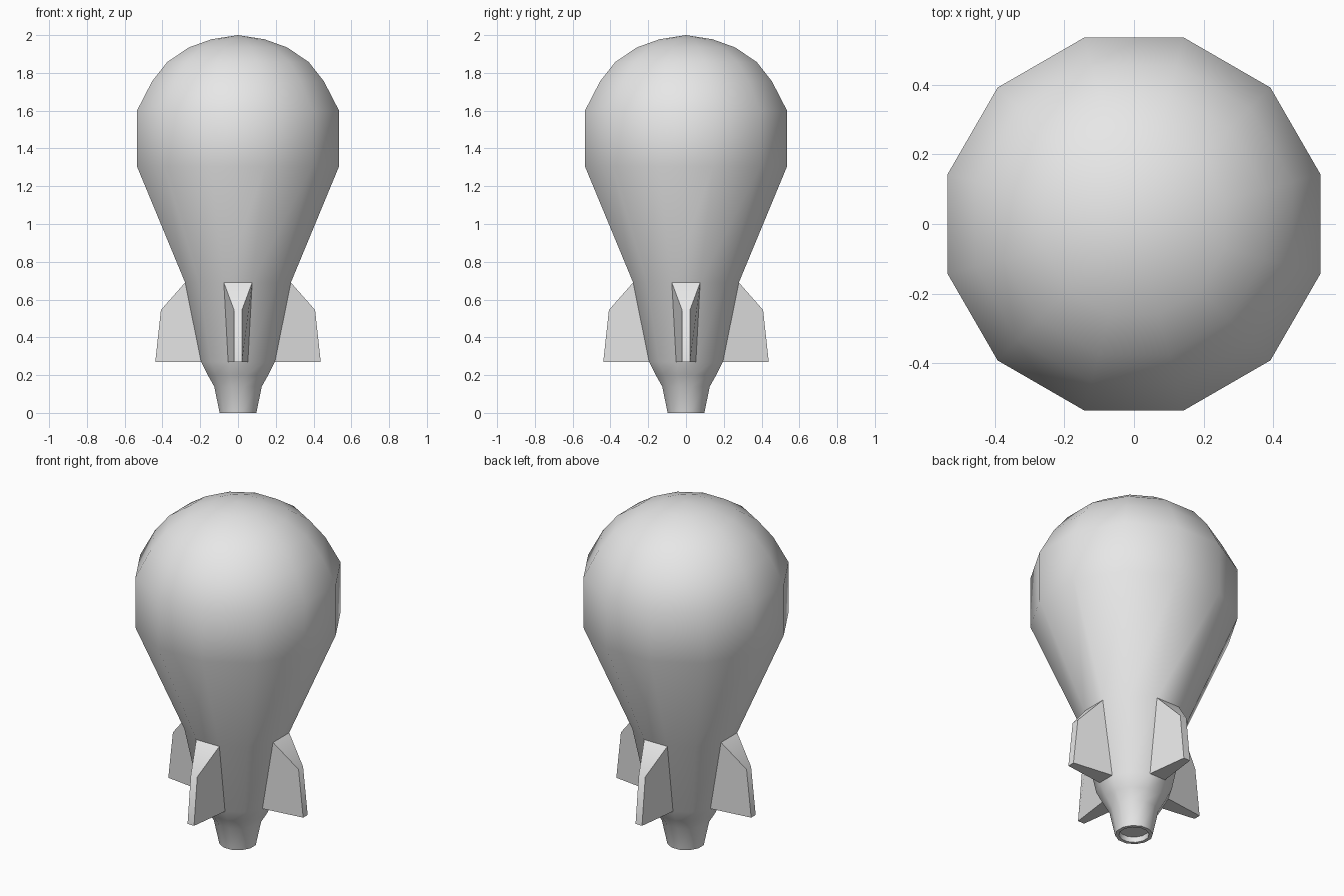
import bpy, bmesh, math
from mathutils import Vector

if "Cube" in bpy.data.objects:
    bpy.data.objects.remove(bpy.data.objects["Cube"], do_unlink=True)

SIDES = 12
FIN_BOTTOM, FIN_TOP = 0.27, 0.69

grey = bpy.data.materials.new("plain_grey")
grey.use_nodes = True
grey.diffuse_color = (0.8, 0.8, 0.8, 1)
grey.node_tree.nodes["Principled BSDF"].inputs["Base Color"].default_value = (0.8, 0.8, 0.8, 1)

# Body profile from nozzle recess to crown: half width across flats, height
profile = [
    (0.075, 0.03), (0.078, 0.0), (0.097, 0.0), (0.126, 0.14), (0.16, 0.2),
    (0.195, FIN_BOTTOM), (0.28, FIN_TOP), (0.535, 1.305), (0.535, 1.6),
    (0.455, 1.755), (0.375, 1.857), (0.26, 1.935), (0.14, 1.978),
]

bm = bmesh.new()


def ring(half_width, z):
    radius = half_width / math.cos(math.pi / SIDES)
    angles = [(i + 0.5) * 2 * math.pi / SIDES for i in range(SIDES)]
    return [bm.verts.new((radius * math.cos(a), radius * math.sin(a), z)) for a in angles]


rings = [ring(*p) for p in profile]
fin_roots = []
for level, (low, high) in enumerate(zip(rings, rings[1:])):
    for i in range(SIDES):
        j = (i + 1) % SIDES
        face = bm.faces.new((low[i], low[j], high[j], high[i]))
        # Fins grow from the four axis-facing panels
        if profile[level][1] == FIN_BOTTOM and j % 3 == 0:
            fin_roots.append(face)

# Crown and nozzle floor
crown = bm.verts.new((0, 0, 2.0))
for i in range(SIDES):
    bm.faces.new((rings[-1][i], rings[-1][(i + 1) % SIDES], crown))
bm.faces.new(list(reversed(rings[0])))

# Tapered fins
tips = bmesh.ops.extrude_discrete_faces(bm, faces=fin_roots)["faces"]
for tip in tips:
    centre = tip.calc_center_median()
    out = Vector((round(centre.x), round(centre.y), 0))
    if abs(centre.x) > abs(centre.y):
        out = Vector((math.copysign(1, centre.x), 0, 0))
    else:
        out = Vector((0, math.copysign(1, centre.y), 0))
    side = Vector((-out.y, out.x, 0))
    for v in tip.verts:
        upper = v.co.z > centre.z
        half = math.copysign(0.021, v.co.dot(side))
        reach, z = (0.408, 0.545) if upper else (0.438, FIN_BOTTOM)
        v.co = out * reach + side * half + Vector((0, 0, z))

bmesh.ops.recalc_face_normals(bm, faces=bm.faces)
mesh = bpy.data.meshes.new("finned_body")
bm.to_mesh(mesh)
bm.free()
mesh.materials.append(grey)
body = bpy.data.objects.new("finned_body", mesh)
bpy.context.collection.objects.link(body)

# Smooth hull with crisp fin edges
bpy.ops.object.select_all(action="DESELECT")
body.select_set(True)
bpy.context.view_layer.objects.active = body
bpy.ops.object.shade_smooth_by_angle(angle=math.radians(40))
